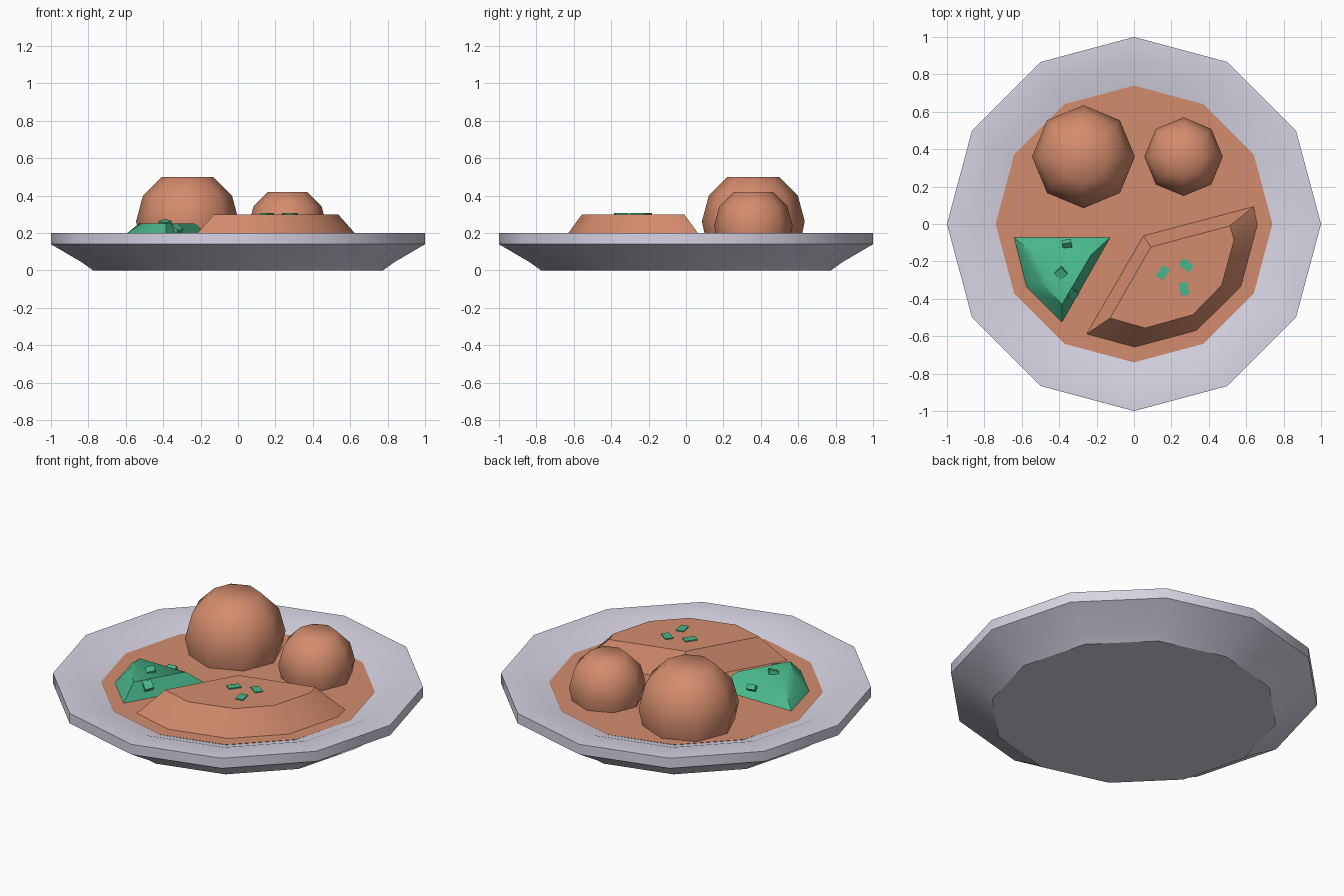
import bpy, bmesh, math
from mathutils import Matrix, Vector, Euler

if "Cube" in bpy.data.objects:
    bpy.data.objects.remove(bpy.data.objects["Cube"])


def lin(c):
    c /= 255
    return c / 12.92 if c <= 0.04045 else ((c + 0.055) / 1.055) ** 2.4


def material(name, rgb):
    m = bpy.data.materials.new(name)
    m.diffuse_color = (*[lin(c) for c in rgb], 1)
    m.use_nodes = True
    m.node_tree.nodes["Principled BSDF"].inputs["Base Color"].default_value = m.diffuse_color
    return m


PLATE = material("pale lavender grey", (216, 213, 228))
BROWN = material("warm brown", (212, 140, 109))
GREEN = material("herb green", (72, 182, 138))


def finish(name, bm, mat, angle=35):
    bmesh.ops.recalc_face_normals(bm, faces=bm.faces)
    me = bpy.data.meshes.new(name)
    bm.to_mesh(me)
    bm.free()
    me.materials.append(mat)
    ob = bpy.data.objects.new(name, me)
    bpy.context.collection.objects.link(ob)
    bpy.ops.object.select_all(action='DESELECT')
    ob.select_set(True)
    bpy.context.view_layer.objects.active = ob
    bpy.ops.object.shade_smooth_by_angle(angle=math.radians(angle))
    return ob


def stack(name, loops, mat, angle=35):
    """Skin a stack of equal-length loops and cap both ends."""
    bm = bmesh.new()
    rows = [[bm.verts.new(p) for p in lp] for lp in loops]
    n = len(rows[0])
    for a, b in zip(rows, rows[1:]):
        for i in range(n):
            j = (i + 1) % n
            bm.faces.new((a[i], a[j], b[j], b[i]))
    bm.faces.new(rows[0])
    bm.faces.new(rows[-1])
    return finish(name, bm, mat, angle)


def lathe(name, profile, sides, mat, x=0, y=0, angle=35):
    loops = [[(x + r * math.cos(2 * math.pi * i / sides),
               y + r * math.sin(2 * math.pi * i / sides), z)
              for i in range(sides)] for r, z in profile]
    return stack(name, loops, mat, angle)


def flake(name, loc, size, rot):
    bm = bmesh.new()
    m = Matrix.LocRotScale(Vector(loc), Euler([math.radians(a) for a in rot]), Vector(size))
    bmesh.ops.create_cube(bm, size=1, matrix=m)
    return finish(name, bm, GREEN)


# Twelve-sided plate and the sauce filling it
SURF = 0.16
lathe("plate", [(0.775, 0), (0.835, 0.043), (1, 0.14), (1, 0.2),
                (0.86, 0.2), (0.735, 0.155)], 12, PLATE)
lathe("sauce", [(0.725, 0.15), (0.74, SURF)], 12, BROWN)

# Two meatballs with flat tops
for name, x, r, top in (("large_ball", -0.27, 0.275, 0.5), ("small_ball", 0.265, 0.21, 0.42)):
    cz = top - r * math.cos(math.radians(30))
    prof = [(r * math.sin(math.radians(a)), cz + r * math.cos(math.radians(a)))
            for a in (115, 90, 60, 30)]
    lathe(name, prof, 8, BROWN, x, 0.36, angle=60)

# Bevelled heap on the right
base = [(.648, .10), (.668, 0), (.578, -.335), (.335, -.575), (0, -.665), (-.262, -.594), (.048, -.059)]
top = [(.513, -.01), (.535, -.085), (.468, -.328), (.315, -.485), (.06, -.556), (-.128, -.503), (.09, -.123)]
stack("main_heap", [[(x, y, SURF - .01) for x, y in base], [(x, y, 0.3) for x, y in top]], BROWN)

# Green heap on the left
base = [(-.647, -.068), (-.58, -.335), (-.385, -.53), (-.123, -.068)]
top = [(-.53, -.165), (-.495, -.315), (-.385, -.43), (-.23, -.165)]
stack("green_heap", [[(x, y, SURF - .005) for x, y in base], [(x, y, 0.25) for x, y in top]], GREEN, 50)

# Herb flakes lying on the main heap
for i, (x, y, a) in enumerate(((.155, -.26, 55), (.278, -.22, -35), (.267, -.347, 102))):
    flake(f"herb_flake_{i + 1}", (x, y, 0.302), (.07, .045, .008), (0, 0, a))

# Chunks half sunk in the green heap
for i, (loc, rot) in enumerate((((-.358, -.112, .205), (40, 0, 10)),
                                ((-.39, -.262, .25), (12, -14, 40)),
                                ((-.33, -.375, .222), (10, 40, -30)))):
    flake(f"green_chunk_{i + 1}", loc, (.05, .05, .03), rot)
